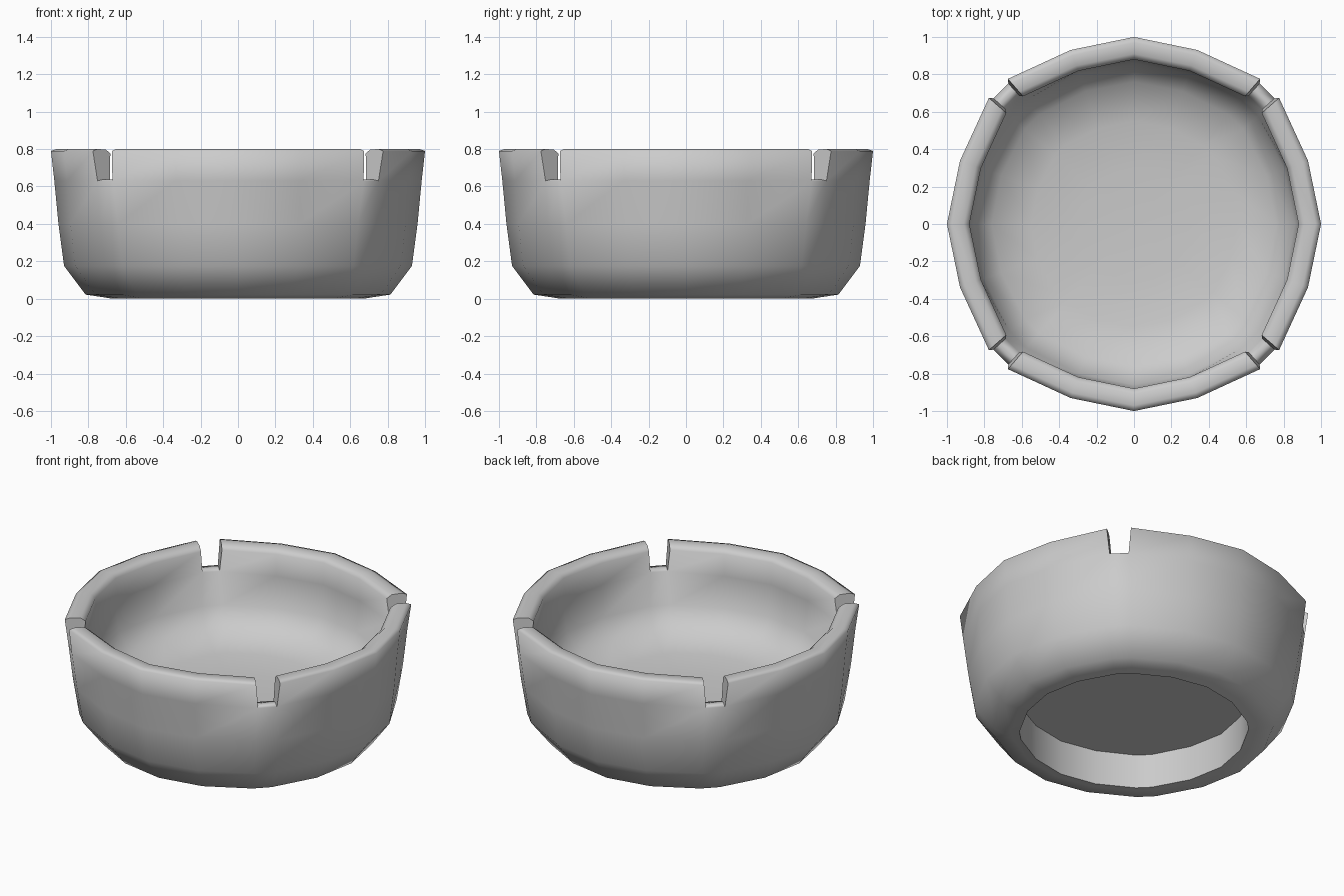
import bpy, bmesh, math

if "Cube" in bpy.data.objects:
    bpy.data.objects.remove(bpy.data.objects["Cube"])

# Cross-section (radius, height): recess ceiling, foot, outer wall, rim, inner bowl
PROFILE = [
    (0.67, 0.225), (0.67, 0.0), (0.72, 0.008), (0.815, 0.022),
    (0.93, 0.175), (0.96, 0.40), (0.982, 0.63),
    (1.0, 0.79), (0.97, 0.80), (0.91, 0.798), (0.88, 0.775),
    (0.882, 0.63),
    (0.86, 0.43), (0.76, 0.31), (0.55, 0.265), (0.30, 0.25),
]
NOTCH_OUT, NOTCH_IN = 6, 11      # rows where the notch floor meets the walls
LIP = 1                          # row of the sharp foot edge

# Columns around the bowl; each quarter has a notch between 41 and 49 degrees
ANGLES = [q * 90 + a for q in range(4) for a in (0, 20, 41, 49, 70)]


def radius_scale(angle, z):
    """The bowl swells a little towards the notches, mostly near the rim."""
    a = angle % 90
    amount = {0: 0.0, 20: -0.01, 41: 0.028, 49: 0.028, 70: -0.01}[a]
    return 1 + amount * min(1, 0.3 + z)


bm = bmesh.new()
columns = []
for angle in ANGLES:
    col = []
    for k, (r, z) in enumerate(PROFILE):
        s = r * radius_scale(angle, z)
        turn = 0
        if k in (NOTCH_OUT, NOTCH_IN):      # notch narrows towards its floor
            turn = {41: 0.8, 49: -0.8}.get(angle % 90, 0)
            if turn and k == NOTCH_IN:
                s += 0.015
        t = math.radians(angle + turn)
        col.append(bm.verts.new((s * math.cos(t), s * math.sin(t), z)))
    columns.append(col)

ceiling_pole = bm.verts.new((0, 0, 0.225))
floor_pole = bm.verts.new((0, 0, 0.245))
ceiling_faces, caps = [], []

for i, angle in enumerate(ANGLES):
    a, b = columns[i], columns[(i + 1) % len(columns)]
    notch = angle % 90 == 41
    for k in range(len(PROFILE) - 1):
        if notch and NOTCH_OUT <= k < NOTCH_IN:
            continue
        bm.faces.new((a[k], b[k], b[k + 1], a[k + 1]))
    # Recess ceiling and bowl floor
    ceiling_faces.append(bm.faces.new((ceiling_pole, b[0], a[0])))
    bm.faces.new((floor_pole, a[-1], b[-1]))
    # Notch floor with a soft ridge, and its two end walls
    if notch:
        ridge = []
        for c in (a, b):
            p = (c[NOTCH_OUT].co + c[NOTCH_IN].co) / 2
            p.z += 0.008
            ridge.append(bm.verts.new(p))
        bm.faces.new((a[NOTCH_OUT], b[NOTCH_OUT], ridge[1], ridge[0]))
        bm.faces.new((ridge[0], ridge[1], b[NOTCH_IN], a[NOTCH_IN]))
        caps.append(bm.faces.new(a[NOTCH_OUT:NOTCH_IN + 1] + [ridge[0]]))
        caps.append(bm.faces.new((b[NOTCH_OUT:NOTCH_IN + 1] + [ridge[1]])[::-1]))

bmesh.ops.recalc_face_normals(bm, faces=bm.faces)

# Smooth everywhere, with hard edges at the notch ends and the recess
for f in bm.faces:
    f.smooth = True
for f in ceiling_faces:
    for e in f.edges:
        e.smooth = False
for f in caps:
    for e in f.edges:
        e.smooth = False
for i, col in enumerate(columns):
    edge = bm.edges.get((col[LIP], columns[(i + 1) % len(columns)][LIP]))
    edge.smooth = False

mesh = bpy.data.meshes.new("ashtray_bowl")
bm.to_mesh(mesh)
bm.free()
bowl = bpy.data.objects.new("ashtray_bowl", mesh)
bpy.context.collection.objects.link(bowl)

grey = bpy.data.materials.new("light_grey")
grey.diffuse_color = (0.6, 0.6, 0.6, 1)
grey.use_nodes = True
grey.node_tree.nodes["Principled BSDF"].inputs["Base Color"].default_value = grey.diffuse_color
mesh.materials.append(grey)
